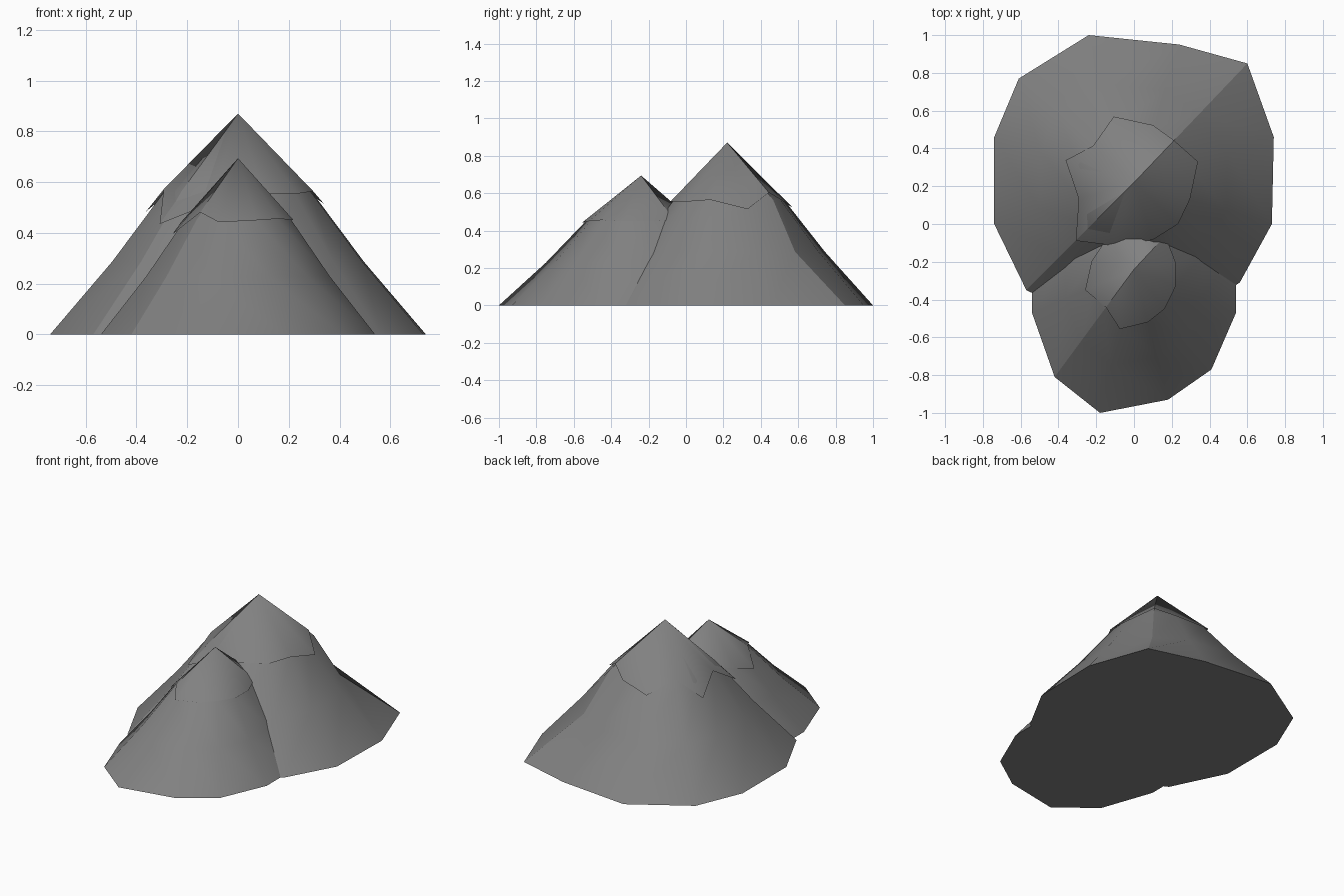
import bpy, bmesh, math

cube = bpy.data.objects.get("Cube")
if cube:
    bpy.data.objects.remove(cube)

rock = bpy.data.materials.new("grey rock")
rock.use_nodes = True
GREY = (0.22, 0.22, 0.22, 1)
rock.diffuse_color = GREY
rock.node_tree.nodes["Principled BSDF"].inputs["Base Color"].default_value = GREY

# Slope profile: outline scale and share of the height
PROFILE = [(1, 0), (0.67, 0.33), (0.39, 0.65), (0, 1)]


def profile_height(scale):
    for (s0, h0), (s1, h1) in zip(PROFILE, PROFILE[1:]):
        if scale >= s1:
            return h0 + (h1 - h0) * (s0 - scale) / (s0 - s1)
    return 1


def fan_mesh(name, rings, apex, ridges, closed):
    """Join rings of points, close them to an apex, and crease the ridges."""
    bm = bmesh.new()
    loops = [[bm.verts.new(p) for p in ring] for ring in rings]
    top = bm.verts.new(apex)
    n = len(loops[0])
    for low, high in zip(loops, loops[1:]):
        for i in range(n):
            j = (i + 1) % n
            bm.faces.new((low[i], low[j], high[j], high[i]))
    for i in range(n):
        bm.faces.new((loops[-1][i], loops[-1][(i + 1) % n], top))
    if closed:
        bm.faces.new(loops[0])
    bmesh.ops.recalc_face_normals(bm, faces=bm.faces)
    if sum(f.normal.z for f in bm.faces if f.calc_center_median().z > 0.1) < 0:
        bmesh.ops.reverse_faces(bm, faces=bm.faces)
    for i in ridges:
        column = [ring[i] for ring in loops] + [top]
        for a, b in zip(column, column[1:]):
            bm.edges.get((a, b)).smooth = False
    mesh = bpy.data.meshes.new(name)
    bm.to_mesh(mesh)
    bm.free()
    mesh.materials.append(rock)
    obj = bpy.data.objects.new(name, mesh)
    bpy.context.collection.objects.link(obj)
    bpy.ops.object.select_all(action='DESELECT')
    obj.select_set(True)
    bpy.context.view_layer.objects.active = obj
    bpy.ops.object.shade_smooth_by_angle(angle=math.radians(35))


def mountain(name, cy, height, outline, rim, ridges, hollow):
    """A rock body with a thin jagged cap laid over its peak."""
    def point(i, scale, grow=1.0):
        x, y = outline[i]
        return (x * scale * grow, cy + y * scale * grow,
                height * profile_height(scale))

    columns = range(len(outline))
    rings = [[point(i, s) for i in columns] for s, _ in PROFILE[:-1]]
    # Hollow out the back shoulder of the ridge
    if hollow is not None:
        x, y, z = rings[1][hollow]
        rings[1][hollow] = (x * 0.86, cy + (y - cy) * 0.86, z)
    fan_mesh(name + "_body", rings, (0, cy, height), ridges, True)
    cap = [[point(i, s, 1.04) for i, s in enumerate(rim)]]
    fan_mesh(name + "_cap", cap, (0, cy, height + 0.002), ridges, False)


# Tall peak at the back
mountain("tall_peak", 0.22, 0.868,
         [(.74, .24), (.6, .63), (.24, .73), (-.24, .78), (-.61, .55),
          (-.74, .24), (-.74, -.22), (-.57, -.57), (-.24, -.73),
          (.24, -.73), (.56, -.53), (.73, -.22)],
         [.44, .34, .4, .43, .34, .47, .38, .52, .44, .4, .4, .39],
         (1, 7), 1)

# Lower peak at the front
mountain("low_peak", -0.24, 0.692,
         [(.54, -.23), (.41, -.53), (.18, -.69), (-.18, -.76), (-.42, -.57),
          (-.54, -.23), (-.54, .1), (-.42, .45), (-.18, .7),
          (.18, .7), (.42, .45), (.54, .1)],
         [.39, .38, .39, .4, .34, .46, .4, .34, .4, .4, .38, .39],
         (4, 10), None)
